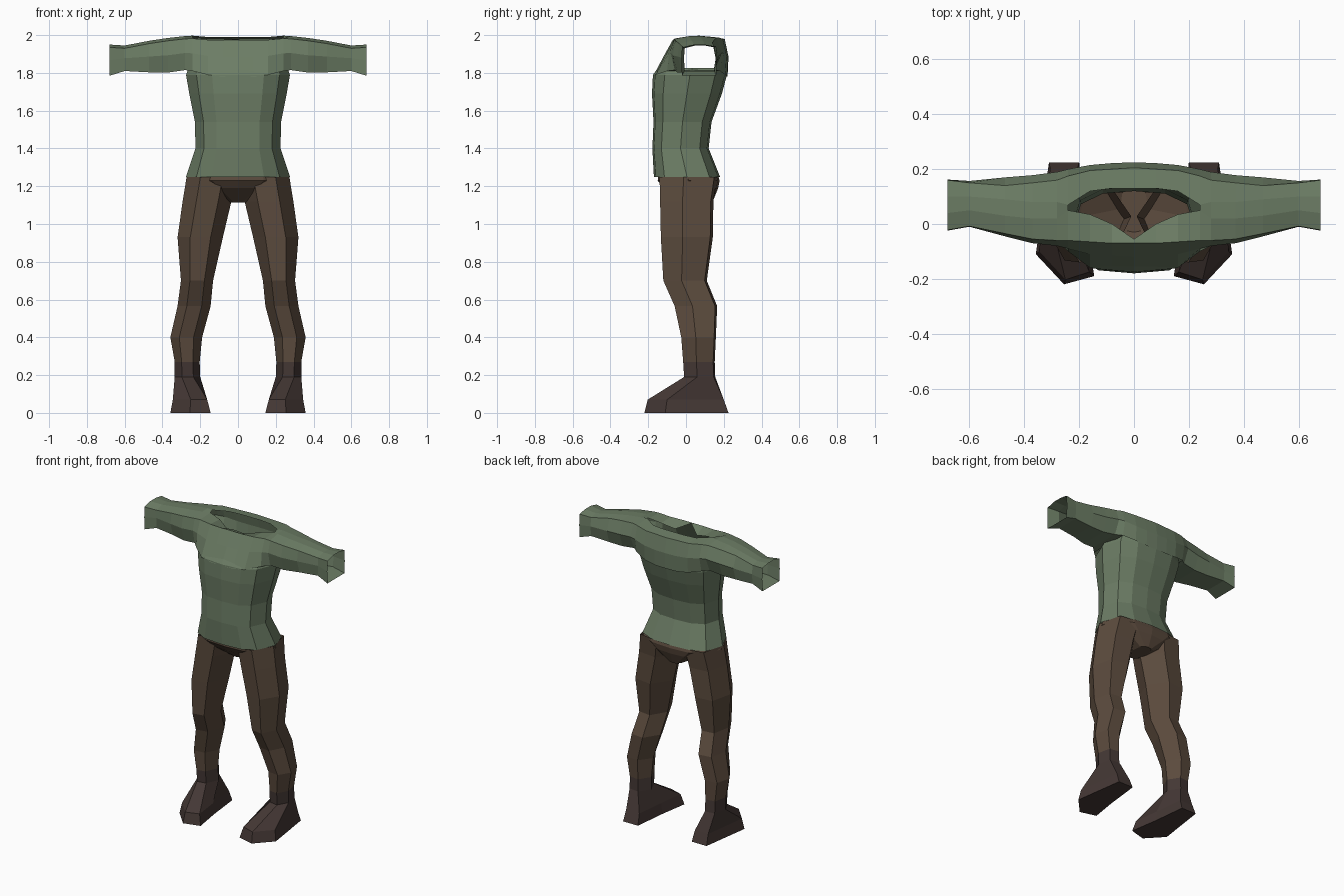
import bpy
import bmesh

cube = bpy.data.objects.get("Cube")
if cube:
    bpy.data.objects.remove(cube, do_unlink=True)


def material(name, rgb):
    mat = bpy.data.materials.new(name)
    mat.use_nodes = True
    mat.diffuse_color = (*rgb, 1)
    mat.node_tree.nodes["Principled BSDF"].inputs["Base Color"].default_value = (*rgb, 1)
    return mat


green = material("shirt_green", (0.15, 0.205, 0.13))
brown = material("trouser_brown", (0.105, 0.07, 0.047))
dark = material("boot_brown", (0.058, 0.039, 0.035))


def loft(name, rings, mat, cap_end=False, keep=None):
    """Skin closed rings of points; keep(center, slot) can leave openings."""
    bm = bmesh.new()
    rows = [[bm.verts.new(p) for p in ring] for ring in rings]
    n = len(rings[0])
    for a, b in zip(rows, rows[1:]):
        for i in range(n):
            quad = (a[i], a[(i + 1) % n], b[(i + 1) % n], b[i])
            center = sum((v.co for v in quad), quad[0].co * 0) / 4
            if keep is None or keep(center, i):
                bm.faces.new(quad)
    if cap_end:
        bm.faces.new(rows[-1])
    bmesh.ops.recalc_face_normals(bm, faces=bm.faces[:])
    mesh = bpy.data.meshes.new(name)
    bm.to_mesh(mesh)
    bm.free()
    mesh.materials.append(mat)
    obj = bpy.data.objects.new(name, mesh)
    bpy.context.collection.objects.link(obj)
    return obj


def body_ring(z, w, front, back):
    """Symmetric trunk section with a flat front panel and rounded sides."""
    d = back - front
    half = [(0.5 * w, front + 0.03 * d), (0.8 * w, front + 0.16 * d),
            (w, front + 0.5 * d), (0.86 * w, back - 0.16 * d), (0.5 * w, back - 0.03 * d)]
    ring = [(0, front)] + half + [(0, back)] + [(-x, y) for x, y in reversed(half)]
    return [(x, y, z) for x, y in ring]


# Shirt body: hem, waist, ribs, chest
loft("shirt_body", [body_ring(*r) for r in (
    (1.25, 0.275, -0.17, 0.18),
    (1.40, 0.225, -0.178, 0.12),
    (1.54, 0.228, -0.172, 0.135),
    (1.69, 0.258, -0.18, 0.19),
    (1.79, 0.275, -0.175, 0.217),
    (1.825, 0.262, -0.15, 0.217),
)], green)


# Yoke and sleeves: one tube from cuff to cuff, open below for the body and above for the neck
def yoke_ring(x, fb, fm, ft, rim_f, rim_b, bt, bm_, bb, zb, zt, dip):
    zm = (zb + zt) / 2
    return [(x, fb, zb), (x, fm, zm), (x, ft, zt - 0.015), (x, rim_f, zt - dip),
            (x, rim_b, zt), (x, bt, zt - 0.01), (x, bm_, zm), (x, bb, zb)]


half = [yoke_ring(*s) for s in (
    (0.08, -0.17, -0.115, -0.07, 0.0, 0.13, 0.2, 0.222, 0.217, 1.78, 1.99, 0.05),
    (0.16, -0.16, -0.11, -0.065, 0.035, 0.12, 0.195, 0.215, 0.208, 1.79, 1.99, 0.02),
    (0.24, -0.10, -0.09, -0.06, 0.05, 0.07, 0.175, 0.2, 0.18, 1.81, 1.997, 0.01),
    (0.28, -0.06, -0.08, -0.06, 0.02, 0.08, 0.16, 0.19, 0.15, 1.815, 1.995, 0),
    (0.37, -0.045, -0.07, -0.055, 0.02, 0.08, 0.15, 0.178, 0.145, 1.802, 1.985, 0),
    (0.47, -0.02, -0.045, -0.035, 0.03, 0.09, 0.14, 0.17, 0.145, 1.803, 1.97, 0),
    (0.60, -0.008, -0.01, -0.008, 0.05, 0.1, 0.15, 0.157, 0.15, 1.81, 1.945, 0),
    (0.68, -0.022, -0.024, -0.022, 0.04, 0.1, 0.16, 0.162, 0.16, 1.785, 1.95, 0),
)]
middle = yoke_ring(0, -0.175, -0.12, -0.07, -0.055, 0.13, 0.205, 0.225, 0.22, 1.78, 1.99, 0.01)
mirrored = [[(-x, y, z) for x, y, z in ring] for ring in reversed(half)]


def yoke_open(center, slot):
    neck = slot == 3 and abs(center.x) < 0.22
    trunk = slot == 7 and abs(center.x) < 0.25
    return not (neck or trunk)


loft("shirt_yoke_and_sleeves", mirrored + [middle] + half, green, keep=yoke_open)

# Trouser hips, narrowing to the crotch
loft("trouser_hips", [body_ring(*r) for r in (
    (1.275, 0.255, -0.145, 0.165),
    (1.23, 0.272, -0.15, 0.178),
    (1.19, 0.2, -0.12, 0.17),
    (1.115, 0.05, -0.03, 0.14),
)], brown, cap_end=True)


def leg_ring(side, z, inner, outer, front, back):
    """Six sided limb section turned slightly outward."""
    shape = ((0.27, 0.06), (0.72, 0), (1, 0.42), (0.86, 0.95), (0.36, 1), (0, 0.55))
    return [(side * (inner + u * (outer - inner)), front + v * (back - front), z)
            for u, v in shape]


leg_sections = (
    (1.25, 0.01, 0.272, -0.14, 0.165),
    (1.12, 0.035, 0.293, -0.137, 0.145),
    (0.93, 0.08, 0.32, -0.133, 0.142),
    (0.70, 0.132, 0.302, -0.12, 0.11),
    (0.565, 0.145, 0.32, -0.06, 0.165),
    (0.40, 0.19, 0.358, -0.025, 0.158),
    (0.27, 0.203, 0.335, -0.015, 0.152),
)
ankle = (0.19, 0.2, 0.335, -0.01, 0.155)
sole = ((0.145, -0.19), (0.255, -0.22), (0.358, -0.11), (0.31, 0.225), (0.2, 0.225), (0.175, 0))
welt = ((0.163, -0.175), (0.25, -0.203), (0.345, -0.1), (0.305, 0.2), (0.207, 0.2), (0.185, 0))

# Legs and boots on both sides
for label, side in (("left", 1), ("right", -1)):
    loft(label + "_trouser_leg", [leg_ring(side, *s) for s in leg_sections], brown)
    boot = [leg_ring(side, *leg_sections[-1]), leg_ring(side, *ankle),
            [(side * x, y, 0.07) for x, y in welt],
            [(side * x, y, 0) for x, y in sole]]
    loft(label + "_boot", boot, dark, cap_end=True)
